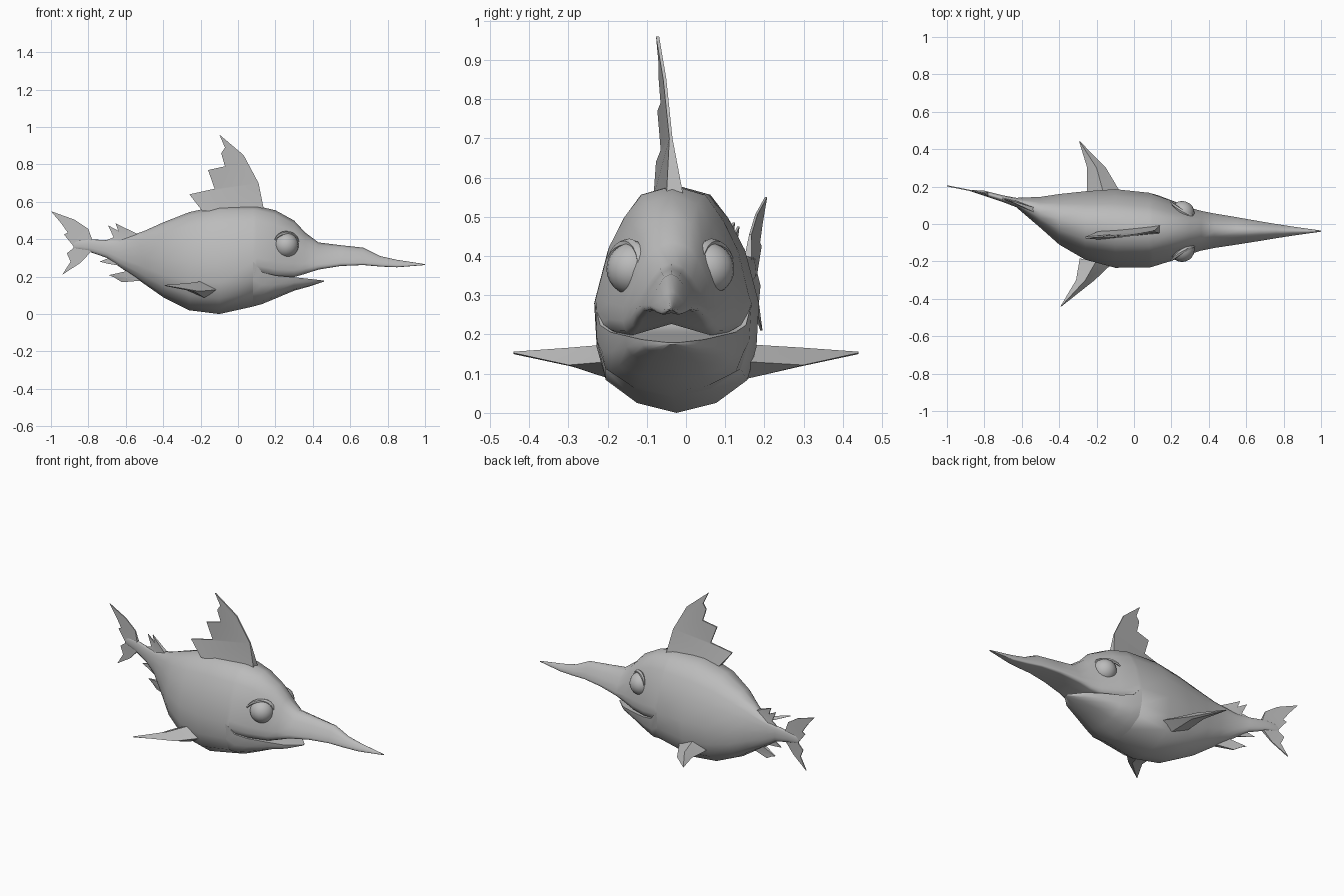
import bpy, bmesh, math
from mathutils import Vector

cube = bpy.data.objects.get("Cube")
if cube:
    bpy.data.objects.remove(cube, do_unlink=True)

grey = bpy.data.materials.new("plain_grey")
grey.use_nodes = True
grey.diffuse_color = (0.5, 0.5, 0.5, 1)
grey.node_tree.nodes["Principled BSDF"].inputs["Base Color"].default_value = (0.5, 0.5, 0.5, 1)


def finish(name, bm, angle):
    bmesh.ops.recalc_face_normals(bm, faces=bm.faces)
    mesh = bpy.data.meshes.new(name)
    bm.to_mesh(mesh)
    bm.free()
    mesh.materials.append(grey)
    obj = bpy.data.objects.new(name, mesh)
    bpy.context.collection.objects.link(obj)
    bpy.ops.object.select_all(action='DESELECT')
    obj.select_set(True)
    bpy.context.view_layer.objects.active = obj
    bpy.ops.object.shade_smooth_by_angle(angle=math.radians(angle))


def loft(name, rings, angle):
    """Skin a row of closed rings and cap both ends."""
    bm = bmesh.new()
    rows = [[bm.verts.new(p) for p in ring] for ring in rings]
    for a, b in zip(rows, rows[1:]):
        n = len(a)
        for i in range(n):
            j = (i + 1) % n
            bm.faces.new((a[i], a[j], b[j], b[i]))
    bm.faces.new(rows[0])
    bm.faces.new(rows[-1])
    finish(name, bm, angle)


# Body stations: x, centre y, half width, top z, widest z, bottom z
stations = [
    (-.88, .180, .003, .39, .37, .35),
    (-.80, .164, .014, .40, .37, .335),
    (-.70, .135, .018, .395, .355, .30),
    (-.63, .115, .025, .40, .33, .25),
    (-.50, .062, .083, .445, .31, .16),
    (-.40, .025, .135, .49, .29, .09),
    (-.26, -.008, .183, .545, .28, .02),
    (-.10, -.024, .210, .58, .28, 0),
    (.08, -.033, .200, .58, .28, .04),
    (.10, -.034, .194, .578, .30, .218),
    (.20, -.036, .161, .555, .28, .198),
    (.30, -.037, .124, .50, .27, .198),
    (.36, -.036, .106, .435, .27, .215),
    (.43, -.036, .092, .383, .265, .238),
    (.55, -.037, .073, .368, .275, .257),
    (.67, -.038, .053, .355, .275, .262),
    (.76, -.038, .038, .31, .268, .254),
    (.85, -.038, .024, .29, .262, .25),
    (1.0, -.038, .003, .267, .265, .262)]
belly = [(1, 0), (.97, -.4), (.86, -.7), (.48, -.91), (0, -1)]
palate = [(1, 0), (1, -.5), (.95, -.85), (.8, -1), (0, -.6)]
back = [(0, 1), (.41, .92), (.63, .72), (.83, .45)]
ridge = [(0, 1), (.33, .88), (.58, .64), (.82, .34)]


def section(x, yc, w, top, mid, bottom):
    def point(a, t):
        return (x, yc + a * w, mid + t * ((top - mid) if t > 0 else (mid - bottom)))
    half = (ridge if x > .4 else back) + (palate if x > .09 else belly)
    return [point(a, t) for a, t in half] + [point(-a, t) for a, t in half[-2:0:-1]]


loft("body", [section(*s) for s in stations], 60)

# Lower jaw: x, half width, rim z, bottom z; starts flush with the body
jaw = [(.08, .200, .28, .04), (.13, .186, .224, .054), (.20, .160, .206, .083),
       (.30, .122, .197, .125), (.39, .080, .187, .15), (.46, .012, .179, .174)]
rings = []
for x, w, rim, bottom in jaw:
    half = [(x, a * w, rim + t * (rim - bottom)) for a, t in belly]
    rings.append([(x, y - .033, z) for x, y, z in half]
                 + [(x, -y - .033, z) for x, y, z in half[-2::-1]])
loft("lower_jaw", rings, 60)


def spine(x):
    """Centre line of the bent body at x."""
    for a, b in zip(stations, stations[1:]):
        if x <= b[0]:
            break
    return a[1] + (b[1] - a[1]) * (x - a[0]) / (b[0] - a[0])


def upright_fin(name, outline, base, edge=.003, centre=spine, lean=0.0):
    """Thin blade whose first and last outline points are the thick root."""
    bm = bmesh.new()
    a, b = [[bm.verts.new((x, s, z)) for x, z in outline] for s in (-1, 1)]
    faces = [bm.faces.new(a), bm.faces.new(b)]
    for i in range(len(a)):
        j = (i + 1) % len(a)
        bm.faces.new((a[i], a[j], b[j], b[i]))
    bm.normal_update()
    bmesh.ops.triangulate(bm, faces=faces, ngon_method='EAR_CLIP')
    # Bend the flat blade onto the body's centre line and thin its edge
    root = (a[0], a[-1], b[0], b[-1])
    for v in bm.verts:
        v.co.y = (v.co.y * (base if v in root else edge)
                  + centre(v.co.x) + lean * (v.co.z - .55))
    finish(name, bm, 30)


upright_fin("dorsal_fin", [
    (.14, .55), (.11, .70), (.03, .85), (-.10, .96), (-.07, .89), (-.09, .86),
    (-.07, .79), (-.16, .77), (-.125, .67), (-.26, .64), (-.19, .55)],
    .022, .004, lambda x: -.042 + .1 * x, -.05)

# Tail fin: two lobes meeting at the end of the body
upright_fin("upper_tail_lobe", [
    (-.78, .398), (-.80, .455), (-.875, .505), (-1, .55), (-.945, .485),
    (-.91, .435), (-.93, .425), (-.875, .357), (-.80, .345)], .009)
upright_fin("lower_tail_lobe", [
    (-.79, .39), (-.875, .357), (-.915, .325), (-.895, .28), (-.94, .21),
    (-.84, .275), (-.78, .34)], .009)

upright_fin("upper_finlets", [
    (-.52, .42), (-.655, .485), (-.64, .445), (-.695, .475), (-.665, .41),
    (-.73, .385), (-.64, .37)], .014)
upright_fin("middle_finlet", [
    (-.61, .33), (-.69, .30), (-.74, .28), (-.69, .268), (-.58, .25)], .014)
upright_fin("lower_finlet", [
    (-.55, .24), (-.69, .208), (-.66, .195), (-.62, .17), (-.50, .18)], .014)

# Pectoral fins: diamond root, flatter middle, pointed tip
for name, s, shift, tip_x in (("right", -1, 0, -.39), ("left", 1, .04, -.29)):
    root = [(-.11, .185, .13), (-.20, .175, .175), (-.29, .165, .135), (-.18, .175, .087)]
    middle = [(-.21, .30, .122), (-.26, .30, .166), (-.31, .30, .145), (-.23, .29, .118)]
    tip = Vector((tip_x, s * .44, .153))
    rings = [[(x + shift, s * y - .02, z) for x, y, z in root],
             [(x + shift * 1.5, s * y, z) for x, y, z in middle],
             [tip + Vector((dx, 0, dz)) for dx, dz in ((.003, 0), (0, .003), (-.003, 0), (0, -.003))]]
    loft(name + "_pectoral_fin", rings, 30)

# Eyes, each with a raised lid that follows the taper of the head
for name, s in (("right", -1), ("left", 1)):
    centre = Vector((.257, -.04 + s * .096, .367))
    bm = bmesh.new()
    bmesh.ops.create_uvsphere(bm, u_segments=20, v_segments=12, radius=.067)
    bmesh.ops.translate(bm, verts=bm.verts, vec=centre)
    finish(name + "_eye", bm, 60)

    rings = []
    for k in range(11):
        a = math.radians(-15 + 17 * k)
        r = .010 * math.sin(math.pi * (k + .6) / 11.2) + .002
        offset = .026 - .045 * math.cos(a) - .015 * math.sin(a)
        ring = []
        for m in range(6):
            b = math.tau * m / 6
            d = .066 + r * math.cos(b)
            ring.append(centre + Vector((d * math.cos(a), s * (offset + 1.3 * r * math.sin(b)),
                                         d * math.sin(a))))
        rings.append(ring)
    loft(name + "_eyelid", rings, 50)
